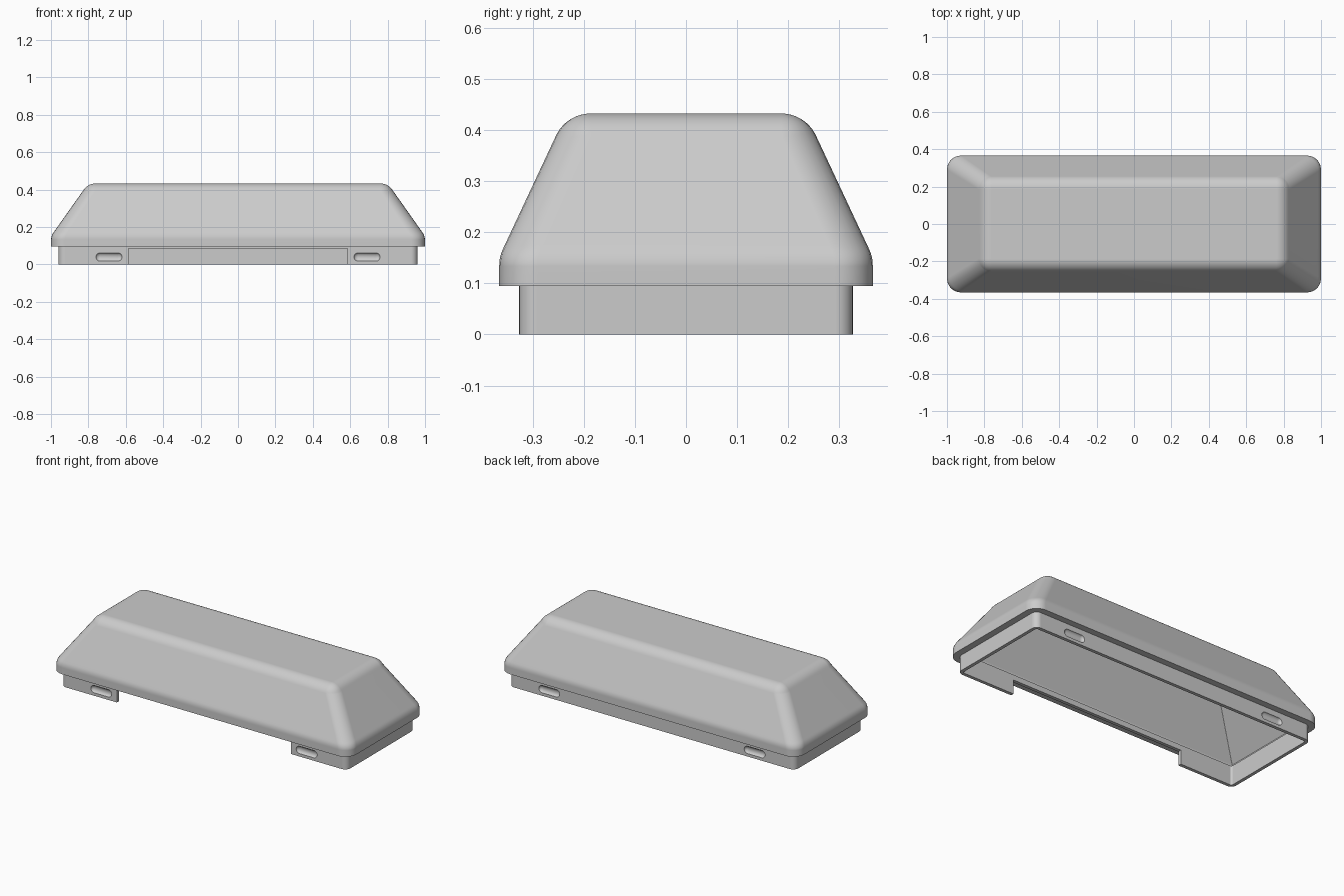
import bpy, bmesh, math
from mathutils import Matrix

if "Cube" in bpy.data.objects:
    bpy.data.objects.remove(bpy.data.objects["Cube"])

TOP, LIP, SHOULDER = 0.433, 0.095, 0.152    # main heights
R = 0.075                                   # fillet radius of the lid
LID_X, LID_Y, RIM_X, RIM_Y = 1.0, 0.366, 0.96, 0.327
LID_WALL, RIM_WALL, RIM_TOP = 0.04, 0.02, 0.118
SLOPE_X, SLOPE_Y = 0.707, 0.468             # inward run per unit of height
SEG = 6

grey = bpy.data.materials.new("plain grey")
grey.use_nodes = True
colour = (0.6, 0.6, 0.6, 1)
grey.diffuse_color = colour
grey.node_tree.nodes["Principled BSDF"].inputs["Base Color"].default_value = colour


def ring(bm, hx, hy, z, r):
    """Rounded rectangle of vertices."""
    verts = []
    for q, (sx, sy) in enumerate([(1, 1), (-1, 1), (-1, -1), (1, -1)]):
        for i in range(SEG + 1):
            a = (q + i / SEG) * math.pi / 2
            verts.append(bm.verts.new((sx * (hx - r) + r * math.cos(a),
                                       sy * (hy - r) + r * math.sin(a), z)))
    return verts


def half_width(z, base, s):
    """Lid profile: upright lip, filleted shoulder, slope, filleted top."""
    k = math.sqrt(1 + s * s)
    low = SHOULDER + R * (1 - k) / s
    high = TOP - R
    if z <= low:
        return base
    if z < low + R * s / k:
        return base - R + math.sqrt(R * R - (z - low) ** 2)
    if z > high + R * s / k:
        centre = base + s * (SHOULDER - high) - R * k
        return centre + math.sqrt(max(0, R * R - (z - high) ** 2))
    return base - s * (z - SHOULDER)


def corner_radius(z):
    d = max(0, z - (TOP - R))
    return max(0.002, math.sqrt(max(0, R * R - d * d)))


def add_object(name, bm):
    bmesh.ops.recalc_face_normals(bm, faces=bm.faces)
    mesh = bpy.data.meshes.new(name)
    bm.to_mesh(mesh)
    bm.free()
    mesh.materials.append(grey)
    ob = bpy.data.objects.new(name, mesh)
    bpy.context.collection.objects.link(ob)
    return ob


# Hollow cover: ceiling, sloped cavity, step onto the thin rim, lip, lid
bm = bmesh.new()
cx, cy = LID_X - LID_WALL, LID_Y - LID_WALL
ix, iy = RIM_X - RIM_WALL, RIM_Y - RIM_WALL
bend, ceiling = 0.141, TOP - LID_WALL
rise = ceiling - bend
sections = [(cx - SLOPE_X * rise, cy - SLOPE_Y * rise, ceiling, 0.002),
            (cx, cy, bend, 0.003), (cx, cy, RIM_TOP, 0.003),
            (ix, iy, RIM_TOP, 0.012), (ix, iy, 0, 0.012),
            (RIM_X, RIM_Y, 0, 0.035), (RIM_X, RIM_Y, LIP, 0.035)]
heights = [LIP] + [0.134 + 0.006 * i for i in range(9)]
heights += [TOP - R + R * math.cos(math.radians(66 - 6 * i)) for i in range(12)]
sections += [(half_width(z, LID_X, SLOPE_X), half_width(z, LID_Y, SLOPE_Y), z, corner_radius(z))
             for z in heights]
rings = [ring(bm, *s) for s in sections]
for a, b in zip(rings, rings[1:]):
    n = len(a)
    for i in range(n):
        j = (i + 1) % n
        bm.faces.new((a[i], a[j], b[j], b[i]))
bm.faces.new(rings[0])
bm.faces.new(rings[-1])
cover = add_object("hollow_cover", bm)


def cut(bm):
    """Subtract a closed shape from the cover."""
    tool = add_object("cutter", bm)
    tool.hide_render = True
    mod = cover.modifiers.new("cut", 'BOOLEAN')
    mod.operation = 'DIFFERENCE'
    mod.solver = 'EXACT'
    mod.object = tool
    bpy.ops.object.modifier_apply(modifier=mod.name)
    bpy.data.objects.remove(tool)


bpy.context.view_layer.objects.active = cover
cover.select_set(True)

# Wide opening in the front rim
bm = bmesh.new()
bmesh.ops.create_cube(bm, size=1)
for v in bm.verts:
    v.co.x *= 1.17
    v.co.y = -RIM_Y + v.co.y * 0.06
    v.co.z = 0.086 if v.co.z > 0 else -0.05
cut(bm)

# Round-bottomed slots, two on the front and two on the back
for side in (-1, 1):
    for x in (-0.69, 0.69):
        bm = bmesh.new()
        for shift in (-0.048, 0.048):
            place = Matrix.Translation((x + shift, side * (RIM_Y + 0.003), 0.04))
            squash = Matrix.Diagonal((1, 0.75, 1, 1))
            bmesh.ops.create_uvsphere(bm, u_segments=22, v_segments=15, radius=0.0225,
                                      matrix=place @ squash)
        hull = bmesh.ops.convex_hull(bm, input=bm.verts[:])
        inside = {g for g in hull["geom_interior"] if isinstance(g, bmesh.types.BMVert)}
        bmesh.ops.delete(bm, geom=list(inside), context='VERTS')
        loose = [f for f in bm.faces if any(not e.is_manifold for e in f.edges)]
        bmesh.ops.delete(bm, geom=loose, context='FACES_ONLY')
        hull = bmesh.ops.convex_hull(bm, input=bm.verts[:])
        cut(bm)

# Smooth fillets, flat planes
bpy.ops.object.shade_smooth_by_angle(angle=math.radians(20))
weighted = cover.modifiers.new("flat planes", 'WEIGHTED_NORMAL')
weighted.keep_sharp = True
